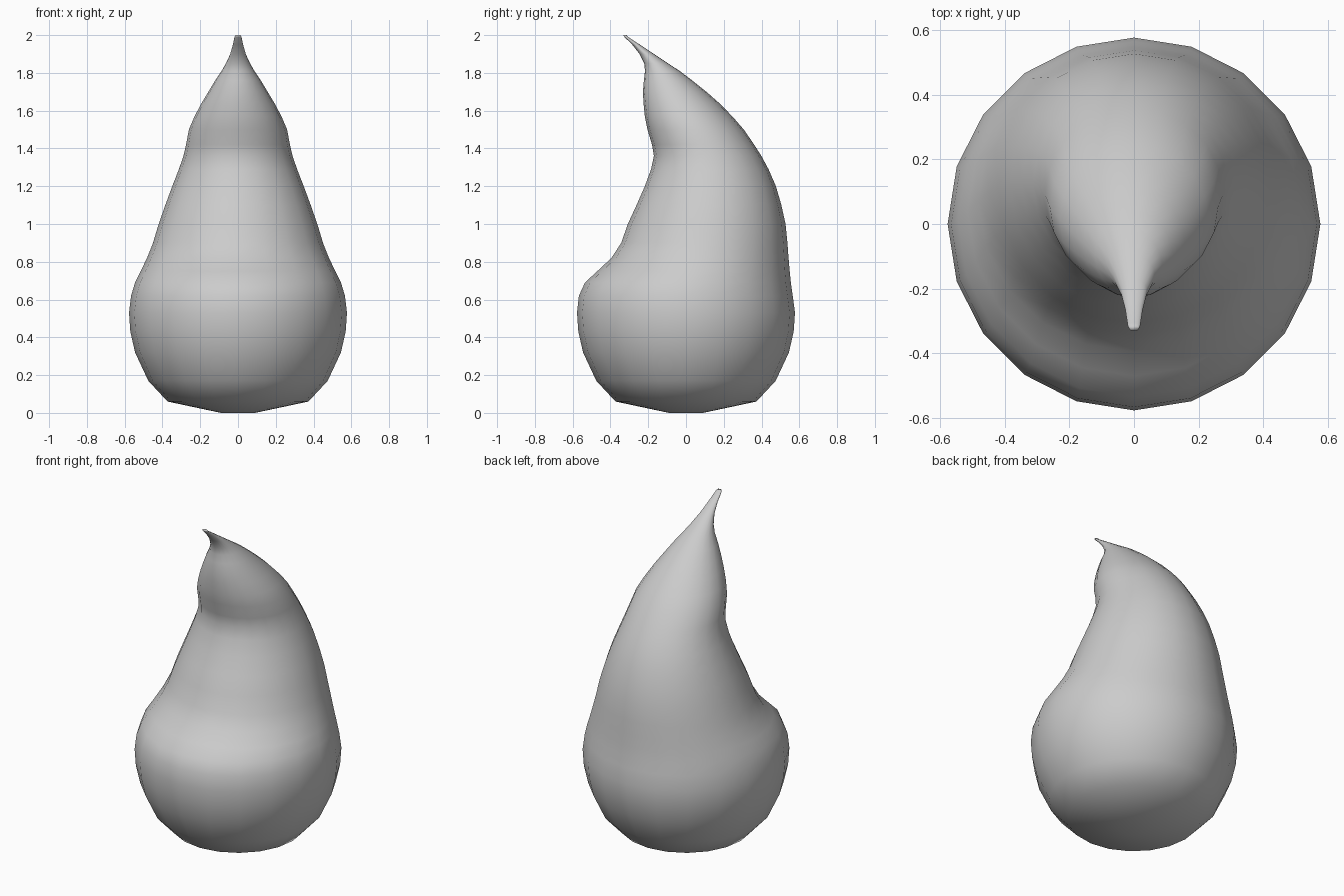
import bpy, bmesh, math

SIDES = 20
# each ring: height, half width in x, front y, back y
RINGS = [
    (0.00, 0.09, -0.09, 0.09), (0.06, 0.373, -0.373, 0.373),
    (0.17, 0.475, -0.475, 0.475), (0.32, 0.545, -0.545, 0.545),
    (0.43, 0.57, -0.57, 0.57), (0.53, 0.577, -0.577, 0.577),
    (0.62, 0.566, -0.567, 0.565), (0.69, 0.545, -0.535, 0.555),
    (0.75, 0.515, -0.47, 0.549), (0.82, 0.482, -0.395, 0.543),
    (0.90, 0.450, -0.343, 0.537), (1.00, 0.42, -0.308, 0.527),
    (1.10, 0.385, -0.262, 0.505), (1.20, 0.348, -0.218, 0.476),
    (1.29, 0.313, -0.185, 0.437), (1.36, 0.289, -0.17, 0.399),
    (1.42, 0.275, -0.180, 0.361), (1.50, 0.260, -0.204, 0.306),
    (1.57, 0.230, -0.218, 0.245), (1.64, 0.193, -0.225, 0.176),
    (1.70, 0.157, -0.228, 0.108), (1.76, 0.121, -0.223, 0.033),
    (1.81, 0.087, -0.217, -0.033), (1.85, 0.064, -0.221, -0.095),
    (1.90, 0.041, -0.246, -0.170), (1.95, 0.027, -0.285, -0.245),
    (1.99, 0.019, -0.326, -0.306), (2.00, 0.014, -0.332, -0.314),
]

# pear-shaped body lofted through the rings, ending in the bent tip
bm = bmesh.new()
loops = []
for z, rx, front, back in RINGS:
    cy, ry = (front + back) / 2, (back - front) / 2
    loops.append([bm.verts.new((rx * math.cos(2 * math.pi * i / SIDES),
                                cy + ry * math.sin(2 * math.pi * i / SIDES), z))
                  for i in range(SIDES)])
for a, b in zip(loops, loops[1:]):
    for i in range(SIDES):
        j = (i + 1) % SIDES
        bm.faces.new((a[i], a[j], b[j], b[i]))
bm.faces.new(loops[0][::-1])
bm.faces.new(loops[-1])
for f in bm.faces:
    f.smooth = True

mesh = bpy.data.meshes.new("curled_drop_body")
bm.to_mesh(mesh)
bm.free()
body = bpy.data.objects.new("curled_drop_body", mesh)
bpy.context.collection.objects.link(body)
